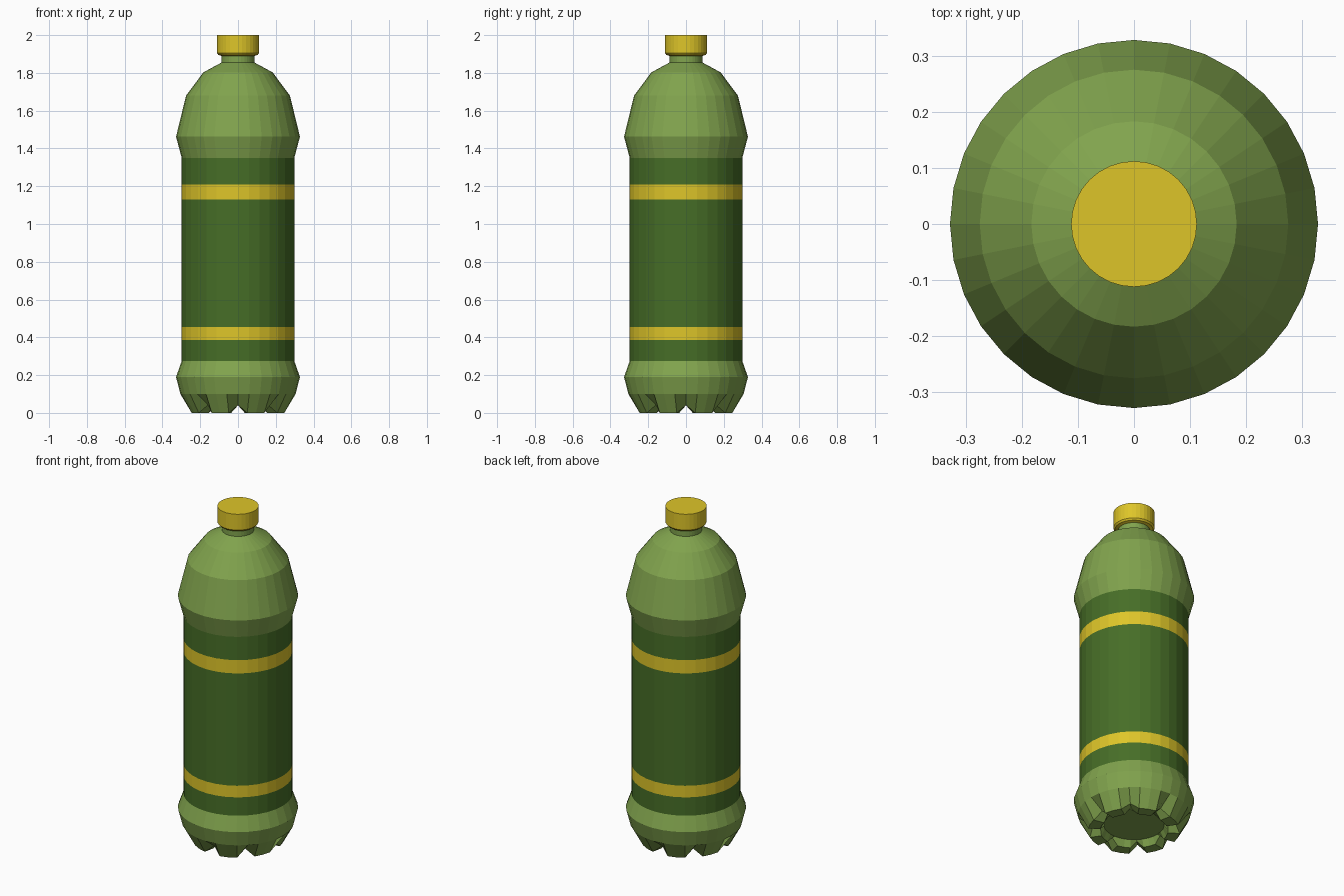
import bpy, bmesh, math

if "Cube" in bpy.data.objects:
    bpy.data.objects.remove(bpy.data.objects["Cube"])

SIDES = 32


def material(name, color):
    m = bpy.data.materials.new(name)
    m.diffuse_color = (*color, 1)
    m.use_nodes = True
    m.node_tree.nodes["Principled BSDF"].inputs["Base Color"].default_value = m.diffuse_color
    return m


LIGHT = material("light green plastic", (0.22, 0.37, 0.075))
DARK = material("dark green label", (0.062, 0.155, 0.02))
GOLD = material("gold", (0.73, 0.56, 0.022))


def lathe(name, rings, mats, pick=lambda z: 0, cap_start=True, cap_end=True):
    """Skin rings; each ring is a function: side index -> (radius, z)."""
    bm = bmesh.new()
    loops = []
    for ring in rings:
        loop = []
        for i in range(SIDES):
            a = 2 * math.pi * i / SIDES
            r, z = ring(i)
            loop.append(bm.verts.new((r * math.cos(a), r * math.sin(a), z)))
        loops.append(loop)
    for lo, hi in zip(loops, loops[1:]):
        for i in range(SIDES):
            j = (i + 1) % SIDES
            bm.faces.new((lo[i], lo[j], hi[j], hi[i]))
    if cap_start:
        bm.faces.new(loops[0][::-1])
    if cap_end:
        bm.faces.new(loops[-1])
    bm.normal_update()
    for f in bm.faces:
        f.material_index = pick(f.calc_center_median().z)
    me = bpy.data.meshes.new(name)
    bm.to_mesh(me)
    bm.free()
    for m in mats:
        me.materials.append(m)
    ob = bpy.data.objects.new(name, me)
    bpy.context.collection.objects.link(ob)
    return ob


def plain(r, z):
    return lambda i: (r, z)


def feet(foot, notch):
    """Eight feet: every fourth vertex is lifted into a notch."""
    return lambda i: notch if i % 4 == 0 else foot


def body_color(z):
    if 0.385 < z < 0.455 or 1.13 < z < 1.21:
        return 2
    return 1 if 0.275 < z < 1.35 else 0


# Bottle body: recessed base, feet, label with stripes, shoulder and neck
base = [plain(0.165, 0.04),
        feet((0.185, 0.0), (0.185, 0.04)),
        feet((0.25, 0.0), (0.225, 0.042))]
profile = [(0.305, 0.1), (0.328, 0.19), (0.298, 0.275),
           (0.298, 0.385), (0.298, 0.455), (0.298, 1.13), (0.298, 1.21),
           (0.298, 1.35), (0.328, 1.462), (0.275, 1.68), (0.183, 1.803),
           (0.087, 1.855), (0.087, 1.91)]
lathe("bottle_body", base + [plain(*p) for p in profile],
      [LIGHT, DARK, GOLD], body_color)

# Screw cap with a chamfered lower rim
lathe("screw_cap", [plain(*p) for p in
      [(0.087, 1.89), (0.104, 1.895), (0.112, 1.905), (0.112, 2.0)]], [GOLD])
